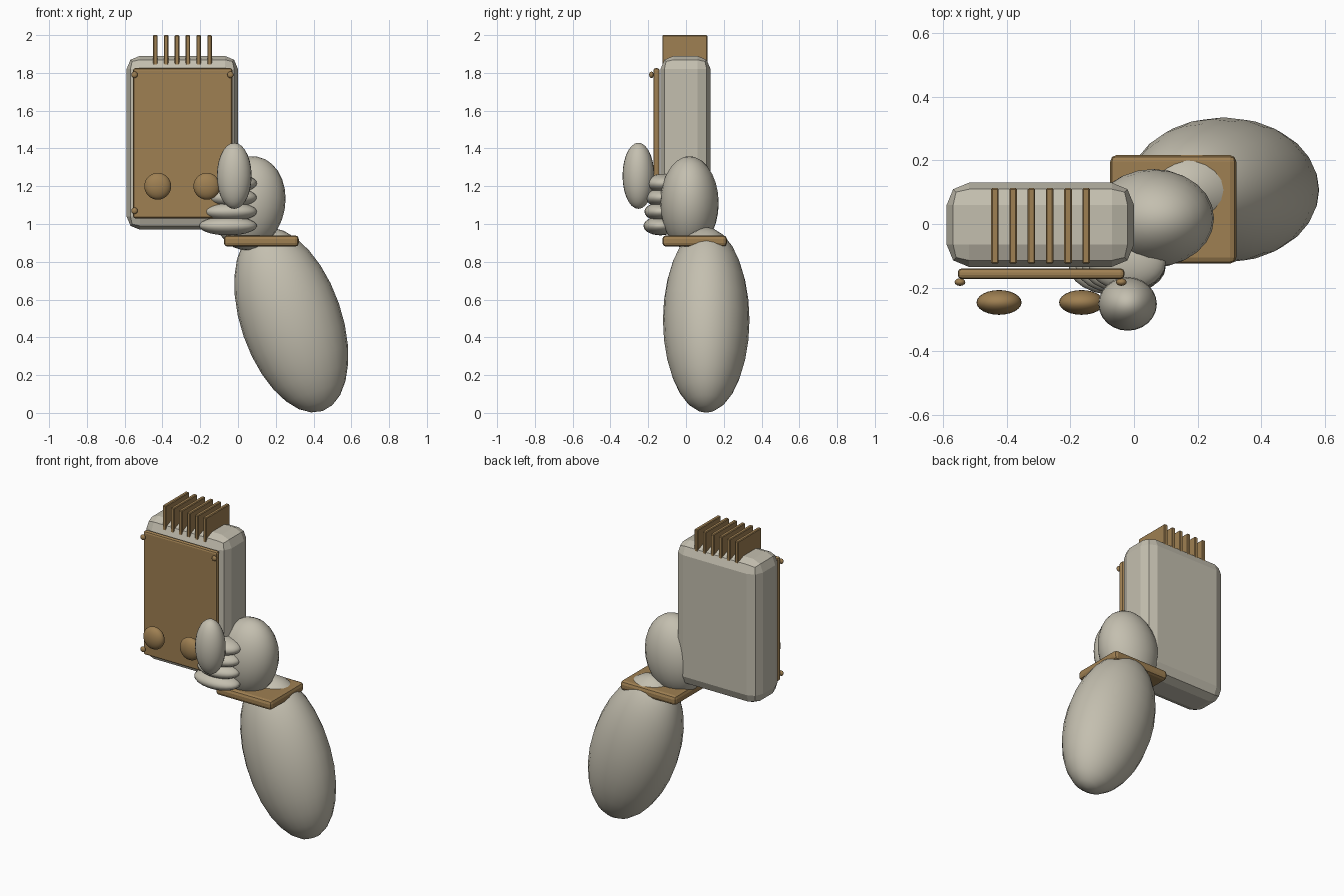
import bpy
from math import radians

cube = bpy.data.objects.get("Cube")
if cube:
    bpy.data.objects.remove(cube, do_unlink=True)


def make_material(name, rgb):
    mat = bpy.data.materials.new(name)
    mat.use_nodes = True
    color = (*rgb, 1)
    mat.diffuse_color = color
    mat.node_tree.nodes["Principled BSDF"].inputs["Base Color"].default_value = color
    return mat


GREY = make_material("warm_grey", (0.55, 0.52, 0.43))
BRONZE = make_material("bronze", (0.345, 0.215, 0.085))


def ellipsoid(name, center, radii, mat, tilt=0, segments=24, rings=14):
    """Smooth ellipsoid; tilt leans its top towards +x, in degrees."""
    bpy.ops.mesh.primitive_uv_sphere_add(segments=segments, ring_count=rings, radius=1,
                                         location=center, rotation=(0, radians(tilt), 0))
    obj = bpy.context.object
    obj.name = name
    obj.scale = radii
    obj.data.materials.append(mat)
    bpy.ops.object.shade_smooth()
    return obj


def box(name, low, high, mat, bevel, segments=2):
    """Flat-shaded box between two corners with bevelled edges."""
    bpy.ops.mesh.primitive_cube_add(size=1, location=[(a + b) / 2 for a, b in zip(low, high)])
    obj = bpy.context.object
    obj.name = name
    obj.scale = [b - a for a, b in zip(low, high)]
    bpy.ops.object.transform_apply(location=False, rotation=False, scale=True)
    obj.data.materials.append(mat)
    mod = obj.modifiers.new("rounded_edges", "BEVEL")
    mod.width = bevel
    mod.segments = segments
    return obj


# Device: housing, front panel
box("housing", (-0.59, -0.135, 0.97), (0, 0.13, 1.89), GREY, 0.07)
box("front_panel", (-0.555, -0.173, 1.03), (-0.03, -0.14, 1.825), BRONZE, 0.012)

# Screws in the panel corners
for x, side in ((-0.548, "right"), (-0.04, "left")):
    for z, level in ((1.07, "lower"), (1.79, "upper")):
        ellipsoid(f"screw_{level}_{side}", (x, -0.183, z), (0.017, 0.012, 0.017),
                  BRONZE, segments=12, rings=8)

# Two knobs in front of the panel
for x, side in ((-0.425, "right"), (-0.165, "left")):
    ellipsoid(f"knob_{side}", (x, -0.247, 1.20), (0.071, 0.039, 0.071), BRONZE)

# Row of cooling fins on top
for i in range(6):
    x = -0.438 + i * 0.0575
    box(f"fin_{i + 1}", (x - 0.012, -0.125, 1.84), (x + 0.012, 0.113, 2.0), BRONZE, 0.004, 1)

# Hand: palm, stacked fingers, thumb
ellipsoid("palm", (0.06, 0.018, 1.11), (0.19, 0.155, 0.25), GREY, tilt=10)
for i in range(4):
    left_end = 0.10
    length = 0.305 - i * 0.02
    ellipsoid(f"finger_{i + 1}", (left_end - length / 2, -0.135 + i * 0.005, 0.99 + i * 0.075),
              (length / 2, 0.09, 0.05), GREY)
ellipsoid("thumb", (-0.02, -0.252, 1.255), (0.092, 0.084, 0.175), GREY)

# Wrist cuff and forearm
box("wrist_cuff", (-0.075, -0.125, 0.88), (0.322, 0.217, 0.94), BRONZE, 0.02)
ellipsoid("forearm", (0.282, 0.107, 0.492), (0.267, 0.229, 0.51), GREY, tilt=-19)
